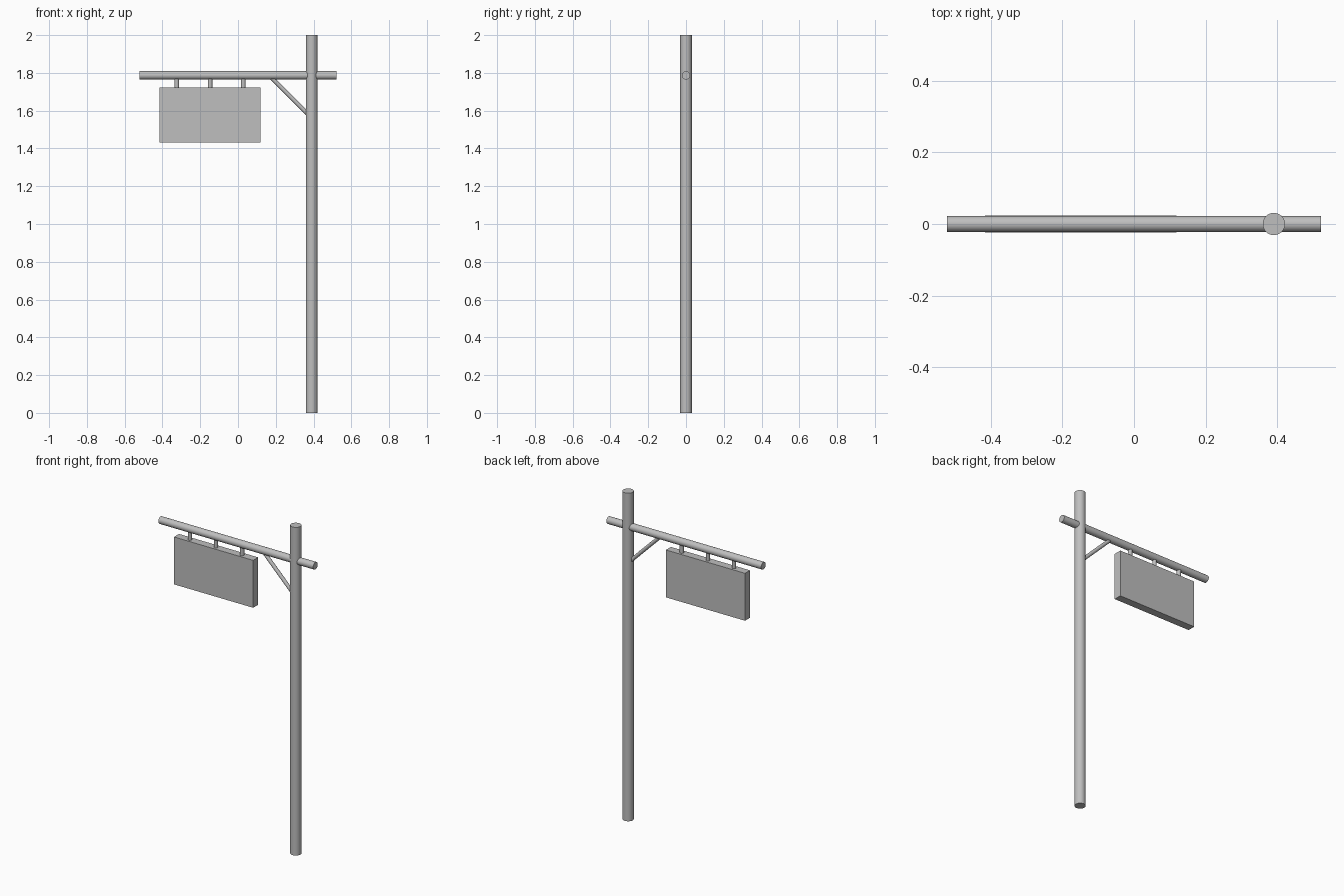
import bpy
from mathutils import Vector

cube = bpy.data.objects.get("Cube")
if cube:
    bpy.data.objects.remove(cube, do_unlink=True)

# Single grey metal finish
grey = bpy.data.materials.new("light_grey")
grey.use_nodes = True
colour = (0.52, 0.52, 0.52, 1)
grey.diffuse_color = colour
grey.node_tree.nodes["Principled BSDF"].inputs["Base Color"].default_value = colour


def rod(name, start, end, radius, sides=32):
    """Smooth round bar between two points."""
    start, end = Vector(start), Vector(end)
    axis = end - start
    bpy.ops.mesh.primitive_cylinder_add(
        vertices=sides, radius=radius, depth=axis.length, location=(start + end) / 2,
        rotation=axis.to_track_quat("Z", "Y").to_euler())
    obj = bpy.context.object
    obj.name = name
    obj.data.materials.append(grey)
    bpy.ops.object.shade_smooth_by_angle()
    return obj


POLE_X, ARM_Z = 0.39, 1.787

# Upright pole and horizontal arm
rod("pole", (POLE_X, 0, 0), (POLE_X, 0, 2), 0.031)
rod("arm", (-0.522, 0, ARM_Z), (0.522, 0, ARM_Z), 0.022)

# Diagonal brace between arm and pole
rod("brace", (0.165, 0, ARM_Z), (POLE_X - 0.005, 0, 1.567), 0.011, 16)

# Sign board
bpy.ops.mesh.primitive_cube_add(size=1, location=(-0.148, 0, 1.577))
board = bpy.context.object
board.name = "sign_board"
board.scale = (0.534, 0.048, 0.289)
board.data.materials.append(grey)

# Three hangers joining the board to the arm
for i in range(3):
    x = -0.148 + (i - 1) * 0.176
    rod(f"hanger_{i + 1}", (x, 0, 1.715), (x, 0, ARM_Z), 0.012, 16)
